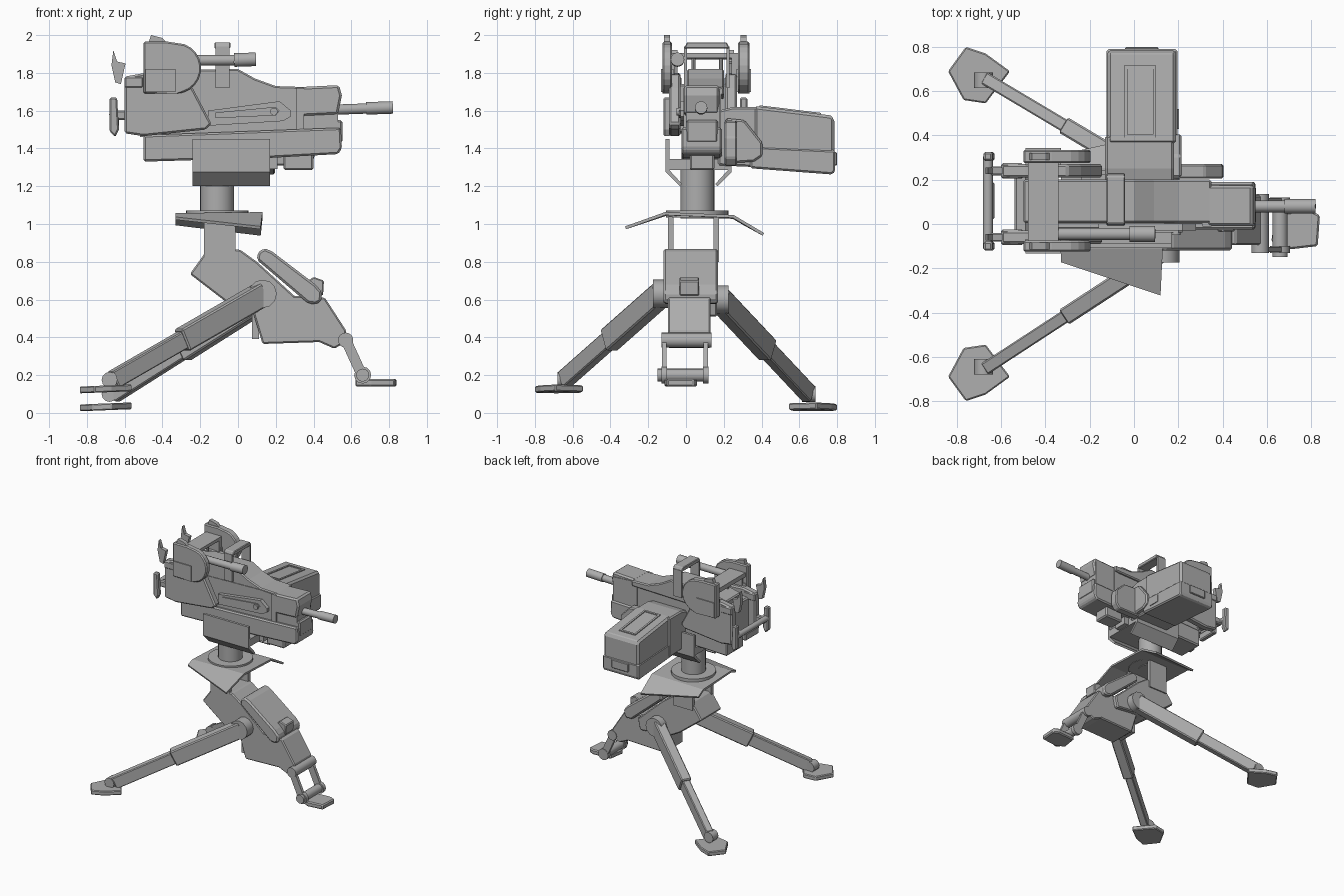
import bpy, bmesh, math
from mathutils import Vector, Matrix

grey = bpy.data.materials.new("gunmetal grey")
grey.diffuse_color = (0.42, 0.42, 0.42, 1)


def finish(name, bm, bevel=0, smooth=False):
    bmesh.ops.recalc_face_normals(bm, faces=bm.faces)
    me = bpy.data.meshes.new(name)
    bm.to_mesh(me)
    bm.free()
    me.materials.append(grey)
    ob = bpy.data.objects.new(name, me)
    bpy.context.collection.objects.link(ob)
    if bevel:
        m = ob.modifiers.new("bevel", 'BEVEL')
        m.width, m.segments, m.limit_method = bevel, 1, 'ANGLE'
    if smooth:
        bpy.context.view_layer.objects.active = ob
        ob.select_set(True)
        bpy.ops.object.shade_smooth_by_angle(angle=math.radians(35))
        ob.select_set(False)
    return ob


def extrude(name, pts, axis, a, b, bevel=0, smooth=False):
    """Prism of a 2D profile along x, y or z from a to b."""
    put = {'x': lambda p, d: (d, p[0], p[1]),
           'y': lambda p, d: (p[0], d, p[1]),
           'z': lambda p, d: (p[0], p[1], d)}[axis]
    bm = bmesh.new()
    lo = [bm.verts.new(put(p, a)) for p in pts]
    hi = [bm.verts.new(put(p, b)) for p in pts]
    bm.faces.new(lo)
    bm.faces.new(hi)
    for i in range(len(pts)):
        j = (i + 1) % len(pts)
        bm.faces.new((lo[i], lo[j], hi[j], hi[i]))
    return finish(name, bm, bevel, smooth)


def box(name, x, y, z, bevel=0):
    return extrude(name, [(x[0], y[0]), (x[1], y[0]), (x[1], y[1]), (x[0], y[1])], 'z', z[0], z[1], bevel)


def frame(p, q):
    """Matrix at the midpoint, local z along p-q, local x horizontal."""
    p, q = Vector(p), Vector(q)
    d = (q - p).normalized()
    side = d.cross(Vector((0, 0, 1)))
    side = side.normalized() if side.length > 1e-4 else Vector((1, 0, 0))
    m = Matrix((side, d.cross(side), d)).transposed().to_4x4()
    m.translation = (p + q) / 2
    return m, (q - p).length


def cyl(name, p, q, r, n=20):
    m, length = frame(p, q)
    bm = bmesh.new()
    bmesh.ops.create_cone(bm, cap_ends=True, segments=n, radius1=r, radius2=r, depth=length, matrix=m)
    return finish(name, bm, 0, True)


def beam(name, p, q, w, h, bevel=0):
    m, length = frame(p, q)
    bm = bmesh.new()
    bmesh.ops.create_cube(bm, size=1, matrix=m @ Matrix.Diagonal((w, h, length, 1)))
    return finish(name, bm, bevel)


def arc(cx, cz, r, a0, a1, n):
    return [(cx + r * math.cos(math.radians(a0 + (a1 - a0) * i / n)),
             cz + r * math.sin(math.radians(a0 + (a1 - a0) * i / n))) for i in range(n + 1)]


# Receiver: lower trough, upper body, raised cowl, front block
extrude("receiver_lower", [(-0.5, 1.33), (0.17, 1.35), (0.53, 1.37), (0.55, 1.40), (0.545, 1.51), (-0.5, 1.47)], 'y', -0.025, 0.19, 0.01)
extrude("receiver_upper", [(-0.52, 1.46), (0.53, 1.49), (0.53, 1.7), (0.2, 1.72), (-0.52, 1.70)], 'y', 0.0, 0.18)
extrude("receiver_cowl", [(-0.5, 1.66), (0.35, 1.68), (0.35, 1.725), (0.2, 1.73), (0.09, 1.77), (0.0, 1.82), (-0.34, 1.815), (-0.5, 1.78)], 'y', 0.005, 0.2, 0.008)
extrude("front_block", [(0.33, 1.57), (0.53, 1.58), (0.55, 1.68), (0.535, 1.735), (0.33, 1.725)], 'y', -0.01, 0.175, 0.012)
box("front_band", (0.31, 0.35), (-0.012, 0.185), (1.5, 1.72))
box("front_latch", (0.52, 0.552), (0.0, 0.17), (1.43, 1.55), 0.01)
extrude("side_rail", [(-0.16, 1.52), (0.24, 1.545), (0.28, 1.57), (0.28, 1.6), (0.22, 1.65), (-0.16, 1.6)], 'y', -0.03, 0.01)
extrude("rail_slot", [(-0.12, 1.56), (0.2, 1.575), (0.22, 1.6), (0.2, 1.62), (-0.12, 1.59)], 'y', -0.038, -0.028)
cyl("rail_knob", (0.19, -0.05, 1.595), (0.19, 0, 1.595), 0.02)
box("ejector", (0.24, 0.4), (0.02, 0.15), (1.285, 1.38), 0.01)
box("trigger_block", (0.16, 0.21), (0.03, 0.14), (1.29, 1.36))

# Barrel
cyl("barrel", (0.5, 0.08, 1.605), (0.7, 0.08, 1.612), 0.027)
cyl("muzzle", (0.68, 0.08, 1.612), (0.82, 0.08, 1.617), 0.033)

# Rear housing: armoured cheeks, round side shields
cheek = [(-0.6, 1.48), (-0.5, 1.465), (-0.17, 1.5), (-0.14, 1.53), (-0.24, 1.72), (-0.3, 1.79), (-0.49, 1.8), (-0.6, 1.78)]
shield = [(-0.5, 1.69), (-0.33, 1.69)] + arc(-0.33, 1.825, 0.135, -90, 70, 10) + [(-0.37, 1.965), (-0.5, 1.965)]
for side, y0, y1, s0, s1 in (("left", -0.09, -0.03, -0.125, -0.075), ("right", 0.21, 0.27, 0.275, 0.335)):
    extrude("cheek_" + side, cheek, 'y', y0, y1, 0.01)
    extrude("shield_" + side, shield, 'y', s0, s1, 0.008)
    box("shield_plate_" + side, (-0.49, -0.33), (s0 - 0.008, s1 + 0.008), (1.7, 1.82))
    m = (s0 + s1) / 2
    extrude("shield_fin_" + side, [(-0.48, 1.94), (-0.36, 1.94), (-0.4, 1.985), (-0.46, 2.0)], 'y', m - 0.016, m + 0.016)
    box("shield_bracket_" + side, (-0.46, -0.34), (min(y0, s0) + 0.03, max(y1, s1) - 0.03), (1.72, 1.9))
    # Grip arms behind the cheeks
    box("grip_arm_" + side, (-0.67, -0.56), (y0 + 0.01, y1 - 0.01), (1.55, 1.6), 0.008)
    box("grip_lug_" + side, (-0.6, -0.5), (y0 - 0.005, y1 + 0.005), (1.72, 1.78), 0.008)
    extrude("grip_" + side, [(-0.68, 1.49), (-0.65, 1.46), (-0.63, 1.5), (-0.64, 1.67), (-0.68, 1.67)], 'y', m - 0.02, m + 0.02, 0.008)
    extrude("rear_spike_" + side, [(-0.62, 1.74), (-0.6, 1.83), (-0.595, 1.85), (-0.64, 1.86), (-0.66, 1.92), (-0.67, 1.84), (-0.65, 1.75)], 'y', y0 + 0.015, y1 - 0.015)
cyl("grip_bar", (-0.66, -0.11, 1.58), (-0.66, 0.305, 1.58), 0.022)
box("rear_pad", (-0.67, -0.63), (0.02, 0.19), (1.5, 1.56), 0.008)
box("rear_plate", (-0.54, -0.48), (-0.04, 0.22), (1.48, 1.74), 0.01)
extrude("top_bridge", [(-0.48, 1.87), (-0.34, 1.88), (-0.34, 1.905), (-0.48, 1.905)], 'y', -0.08, 0.28)

# Sighting tube and carry handle
cyl("sight_tube", (-0.36, -0.045, 1.865), (-0.02, -0.045, 1.868), 0.028)
cyl("sight_tube_tip", (-0.02, -0.045, 1.868), (0.095, -0.045, 1.872), 0.036)
for y in (-0.01, 0.215):
    box("handle_post", (-0.12, -0.045), (y, y + 0.016), (1.72, 1.94))
extrude("handle_top", [(-0.01, 1.93), (0.231, 1.93), (0.215, 1.962), (0.005, 1.962)], 'x', -0.125, -0.04, 0.005)
for y in (0.04, 0.185):
    cyl("bridge_rod", (-0.4, y, 1.75), (-0.4, y, 1.88), 0.01, 8)

# Ammunition box with feed chute on the +y side
extrude("feed_chute", [(0.17, 1.31), (0.4, 1.30), (0.4, 1.62), (0.25, 1.62), (0.17, 1.6)], 'x', -0.13, 0.18, 0.01)
extrude("ammo_box", [(0.36, 1.3), (0.77, 1.265), (0.785, 1.29), (0.785, 1.56), (0.765, 1.575), (0.36, 1.625)], 'x', -0.12, 0.19, 0.018)
extrude("ammo_box_base", [(0.34, 1.295), (0.775, 1.262), (0.79, 1.28), (0.79, 1.39), (0.34, 1.41)], 'x', -0.125, 0.197, 0.01)
lid = [((-0.045, 0.10), (0.39, 0.405)), ((-0.045, 0.10), (0.7, 0.715)), ((-0.045, -0.03), (0.39, 0.715)), ((0.085, 0.10), (0.39, 0.715))]
for x, y in lid:
    z = lambda v: 1.622 - 0.1235 * (v - 0.36)
    extrude("lid_rib", [(y[0], z(y[0]) - 0.01), (y[1], z(y[1]) - 0.01), (y[1], z(y[1]) + 0.01), (y[0], z(y[0]) + 0.01)], 'x', x[0], x[1])
box("box_latch", (-0.04, 0.11), (0.785, 0.8), (1.31, 1.38), 0.005)
box("box_label_plate", (0.19, 0.203), (0.43, 0.52), (1.32, 1.38))
extrude("feed_cover", [(0.21, 1.32), (0.36, 1.33), (0.405, 1.36), (0.405, 1.43), (0.31, 1.55), (0.21, 1.56)], 'x', 0.15, 0.215, 0.01)
extrude("feed_guard", [(0.14, 1.31), (0.37, 1.31), (0.405, 1.35), (0.4, 1.46), (0.32, 1.54), (0.14, 1.55)], 'y', 0.205, 0.27, 0.008)

# Cradle: tray with bent side plates
box("cradle_tray", (-0.24, 0.17), (-0.1, 0.235), (1.285, 1.345))
for s in (-1, 1):
    c = 0.067
    prof = [(c + s * u, v) for u, v in ((0.175, 1.45), (0.175, 1.275), (0.1, 1.2), (0.088, 1.212), (0.155, 1.285), (0.155, 1.45))]
    extrude("cradle_side", prof, 'x', -0.24, 0.17)

# Pedestal post, flange and folded deck plate
cyl("post", (-0.11, 0.06, 1.03), (-0.11, 0.06, 1.3), 0.09, 28)
cyl("post_flange", (-0.11, 0.06, 1.035), (-0.11, 0.06, 1.072), 0.165, 32)
bm = bmesh.new()
rows = [[(-0.33, -0.17, 1.03), (0.12, -0.32, 0.98)], [(-0.33, -0.11, 1.05), (0.13, -0.11, 1.055)],
        [(-0.33, 0.25, 1.035), (0.13, 0.25, 1.04)], [(-0.33, 0.31, 1.0), (0.12, 0.41, 0.945)]]
grid = [[bm.verts.new(p) for p in r] for r in rows]
for a, b in zip(grid, grid[1:]):
    bm.faces.new((a[0], a[1], b[1], b[0]))
deck = finish("deck_plate", bm)
m = deck.modifiers.new("thickness", 'SOLIDIFY')
m.thickness, m.offset = 0.016, 0

# Neck plates, tripod body, front arm and its rounded cover
for y in (-0.095, 0.145):
    box("neck_plate", (-0.18, -0.012), (y, y + 0.03), (0.8, 1.04))
extrude("tripod_body", [(-0.255, 0.735), (-0.165, 0.86), (0.01, 0.865), (0.1, 0.8), (0.32, 0.6), (0.3, 0.51), (0.11, 0.53), (0.06, 0.52), (-0.06, 0.585)], 'y', -0.095, 0.165, 0.008)
extrude("front_arm", [(0.08, 0.53), (0.13, 0.365), (0.43, 0.375), (0.51, 0.34), (0.58, 0.38), (0.57, 0.44), (0.46, 0.61), (0.3, 0.62), (0.2, 0.6)], 'y', -0.095, 0.13, 0.008)
box("arm_rib", (0.075, 0.11), (-0.06, 0.1), (0.39, 0.55))
cover = [(0.1, 0.81), (0.105, 0.85), (0.14, 0.872), (0.18, 0.855), (0.41, 0.68), (0.445, 0.64), (0.44, 0.59), (0.41, 0.575), (0.37, 0.58)]
extrude("arm_cover", cover, 'y', -0.12, 0.17, 0.012)
extrude("cover_lug", [(0.32, 0.66), (0.4, 0.72), (0.455, 0.7), (0.45, 0.62)], 'y', -0.035, 0.07, 0.006)

# Front leg: rollers, twin rods and foot
cyl("front_hinge", (0.57, -0.13, 0.385), (0.57, 0.135, 0.385), 0.04, 16)
cyl("front_ankle", (0.66, -0.15, 0.2), (0.66, 0.12, 0.2), 0.034, 16)
for y in (-0.115, 0.105):
    beam("front_rod", (0.56, y, 0.41), (0.67, y, 0.17), 0.024, 0.055)
    cyl("ankle_cap", (0.66, y - 0.015, 0.2), (0.66, y + 0.015, 0.2), 0.045, 12)
extrude("front_foot", [(0.62, -0.08), (0.7, -0.115), (0.83, -0.1), (0.84, 0.04), (0.8, 0.06), (0.64, 0.05)], 'z', 0.14, 0.18, 0.008)

# Rear legs: telescoping beams, hip joints and feet
for side, s, top, end, zf in (("left", -1, (0.13, -0.13, 0.63), (-0.66, -0.645, 0.175), 0.105),
                              ("right", 1, (0.13, 0.18, 0.6), (-0.66, 0.65, 0.1), 0.01)):
    t, e = Vector(top), Vector(end)
    beam("rear_leg_upper_" + side, t, t.lerp(e, 0.54), 0.08, 0.125, 0.008)
    beam("rear_leg_lower_" + side, t.lerp(e, 0.4), e, 0.058, 0.095, 0.006)
    cyl("rear_hip_" + side, t - Vector((0, s * 0.07, 0)), t + Vector((0, s * 0.045, 0)), 0.075, 12)
    cyl("rear_ankle_" + side, e - Vector((0.02, 0.035, 0)), e + Vector((-0.02, 0.035, 0)), 0.042, 12)
    foot = [(-0.84, 0.69), (-0.76, 0.8), (-0.67, 0.77), (-0.56, 0.69), (-0.67, 0.545), (-0.77, 0.56)]
    ob = extrude("rear_foot_" + side, [(x, s * y) for x, y in foot], 'z', -0.018, 0.018, 0.006)
    ob.data.transform(Matrix.Translation((-0.0, 0, zf + 0.022)) @ Matrix.Shear('XY', 4, (0, 0)))
    for v in ob.data.vertices:
        v.co.z += 0.04 * (v.co.x + 0.7)
